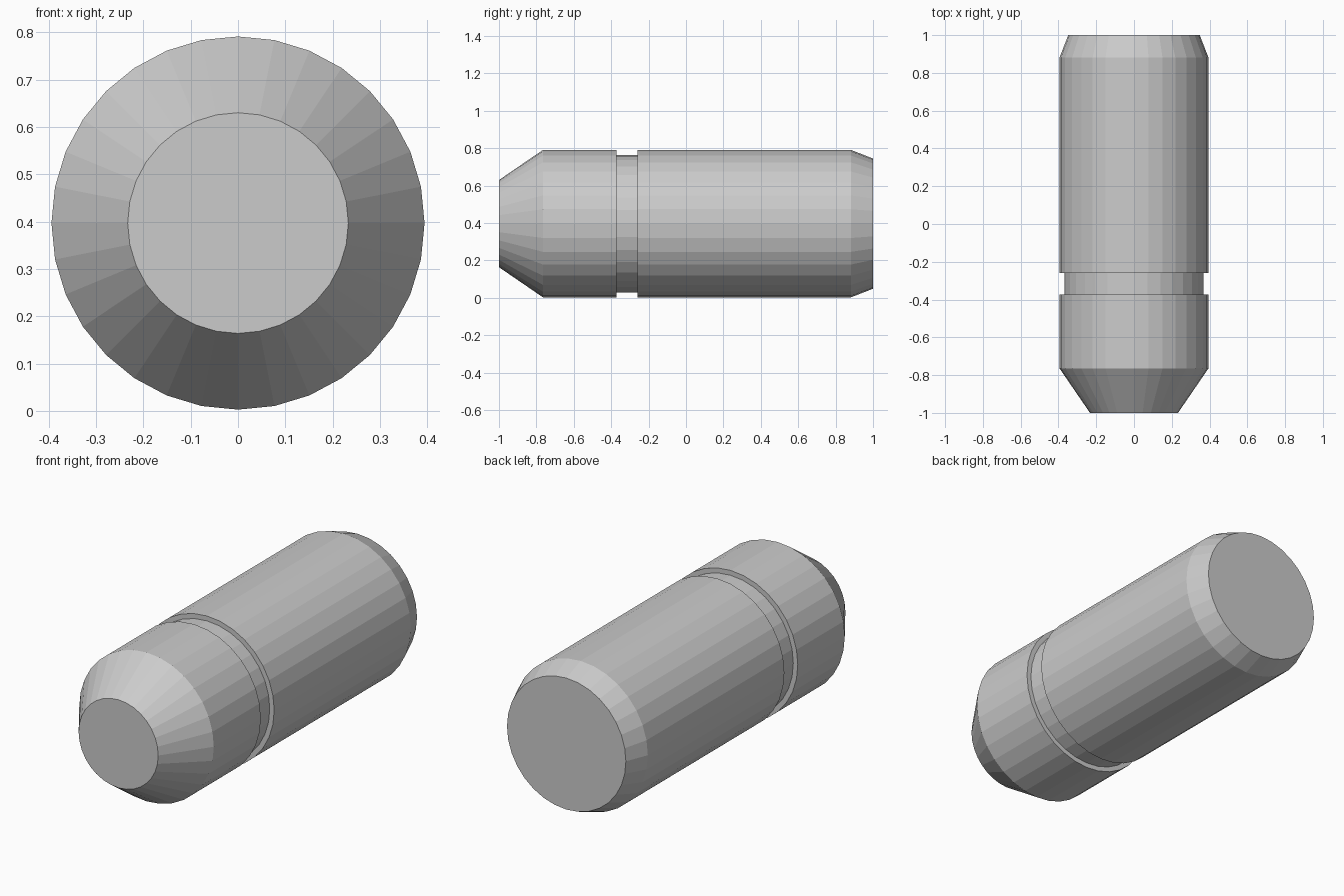
import bpy
import bmesh
from math import cos, sin, tau

cube = bpy.data.objects.get("Cube")
if cube:
    bpy.data.objects.remove(cube, do_unlink=True)

SIDES = 32
AXIS_Z = 0.397
RADIUS = 0.394
GROOVE_RADIUS = 0.368

grey = bpy.data.materials.new("plain grey")
grey.use_nodes = True
colour = (0.6, 0.6, 0.6, 1)
grey.diffuse_color = colour
grey.node_tree.nodes["Principled BSDF"].inputs["Base Color"].default_value = colour


def turned_part(name, profile):
    """Lathe (y, radius) stations around the y axis, with flat end caps."""
    bm = bmesh.new()
    rings = []
    for y, r in profile:
        angles = [tau * i / SIDES for i in range(SIDES)]
        rings.append([bm.verts.new((r * sin(a), y, AXIS_Z + r * cos(a))) for a in angles])
    for a, b in zip(rings, rings[1:]):
        for i in range(SIDES):
            j = (i + 1) % SIDES
            bm.faces.new((a[i], a[j], b[j], b[i]))
    bm.faces.new(rings[0])
    bm.faces.new(rings[-1])
    bmesh.ops.recalc_face_normals(bm, faces=bm.faces)
    mesh = bpy.data.meshes.new(name)
    bm.to_mesh(mesh)
    bm.free()
    mesh.materials.append(grey)
    obj = bpy.data.objects.new(name, mesh)
    bpy.context.collection.objects.link(obj)
    return obj


# Grooved pin: tapered nose, ring groove, long shank, small rear chamfer
turned_part("grooved_pin", [
    (-1, 0.233),
    (-0.765, RADIUS),
    (-0.372, RADIUS),
    (-0.372, GROOVE_RADIUS),
    (-0.26, GROOVE_RADIUS),
    (-0.26, RADIUS),
    (0.882, RADIUS),
    (1, 0.348),
])
